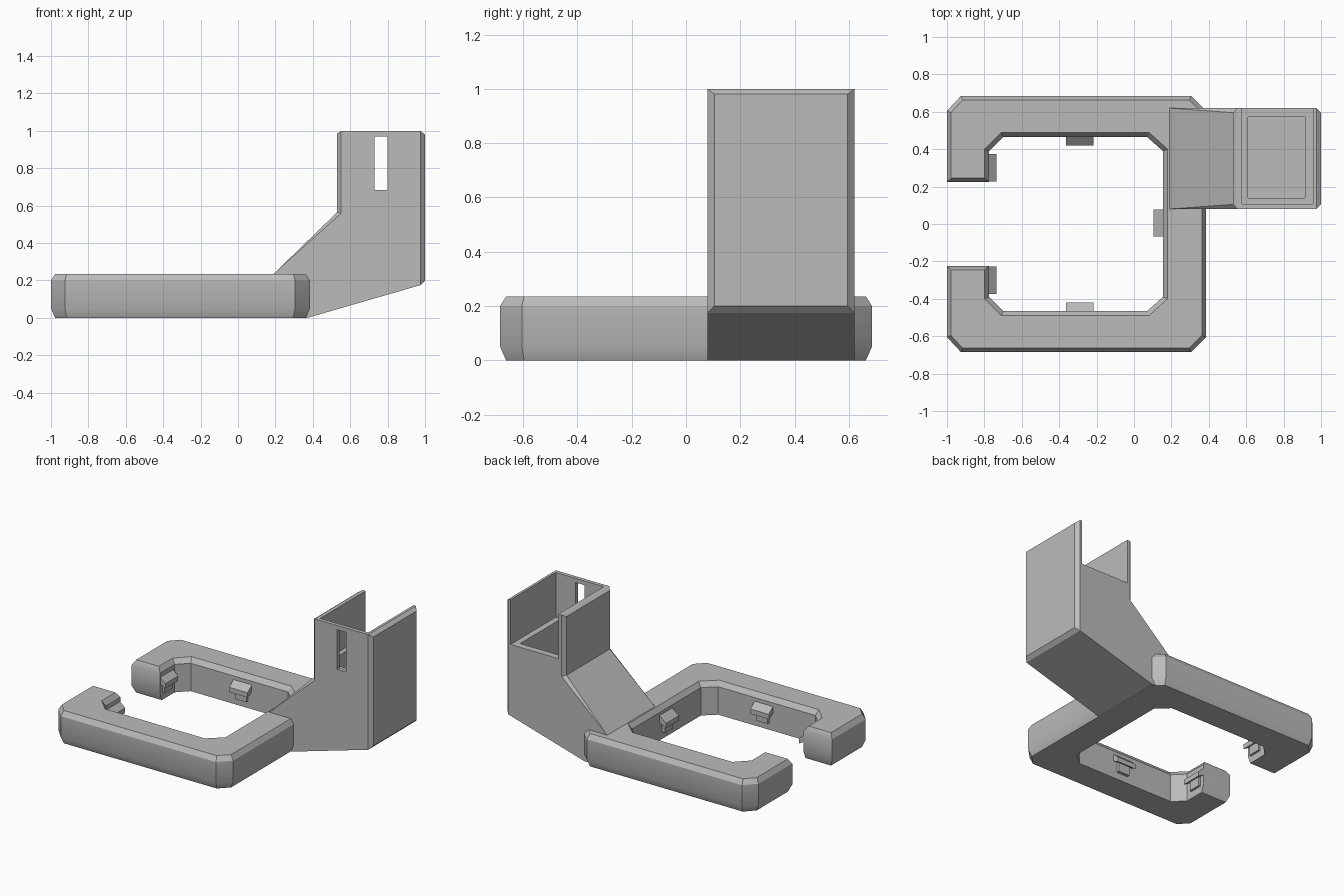
import bpy, bmesh, math
from mathutils import Matrix, Vector

cube = bpy.data.objects.get("Cube")
if cube:
    bpy.data.objects.remove(cube, do_unlink=True)

grey = bpy.data.materials.new("plain grey")
grey.use_nodes = True
colour = (0.5, 0.5, 0.5, 1)
grey.diffuse_color = colour
grey.node_tree.nodes["Principled BSDF"].inputs["Base Color"].default_value = colour


def loft(name, loops):
    """Join matching closed loops with quads and cap both ends."""
    bm = bmesh.new()
    rings = [[bm.verts.new(p) for p in loop] for loop in loops]
    for a, b in zip(rings, rings[1:]):
        for i in range(len(a)):
            bm.faces.new((a[i - 1], a[i], b[i], b[i - 1]))
    bm.faces.new(rings[0])
    bm.faces.new(rings[-1])
    bmesh.ops.remove_doubles(bm, verts=bm.verts, dist=0.0005)
    bmesh.ops.recalc_face_normals(bm, faces=bm.faces)
    mesh = bpy.data.meshes.new(name)
    bm.to_mesh(mesh)
    bm.free()
    obj = bpy.data.objects.new(name, mesh)
    bpy.context.collection.objects.link(obj)
    mesh.materials.append(grey)
    return obj


def box(name, x, y, z):
    return loft(name, [[(x[0], y[0], h), (x[1], y[0], h), (x[1], y[1], h), (x[0], y[1], h)] for h in z])


def cut(target, cutter):
    cutter.hide_render = True
    mod = target.modifiers.new("cut", "BOOLEAN")
    mod.operation, mod.solver, mod.object = "DIFFERENCE", "EXACT", cutter
    bpy.context.view_layer.objects.active = target
    bpy.ops.object.modifier_apply(modifier=mod.name)
    bpy.data.objects.remove(cutter, do_unlink=True)


# Open frame: one C outline with inset outer, inner and end edges per level
def frame_outline(z, o, i, e):
    half = [(.155 + i, .39 + .4 * i), (.07 + .4 * i, .465 + i),
            (-.7 - .4 * i, .465 + i), (-.775 - i, .39 + .4 * i),
            (-.775 - i, .225 + e), (-1 + o, .225 + e),
            (-1 + o, .605 - .4 * o), (-.925 + .4 * o, .685 - o),
            (.305 - .4 * o, .685 - o), (.385 - o, .605 - .4 * o)]
    return [(x, y, z) for x, y in half] + [(x, -y, z) for x, y in reversed(half)]


frame = loft("open_frame", [frame_outline(0, .022, 0, .02), frame_outline(.05, 0, 0, 0),
                            frame_outline(.2, 0, 0, 0), frame_outline(.235, .022, .025, .02)])
bpy.ops.object.select_all(action="DESELECT")
frame.select_set(True)
bpy.context.view_layer.objects.active = frame
bpy.ops.object.shade_smooth_by_angle(angle=math.radians(30))

# Socket bracket: side point, middle point, bevel width
profile = [((.37, 0), (.37, 0), 0), ((.975, .175), (.975, .175), 0),
           ((.975, .175), (1, .2), .025), ((.975, 1), (1, .98), .025),
           ((.975, 1), (.975, 1), 0), ((.552, 1), (.552, 1), 0),
           ((.552, 1), (.53, .985), .025), ((.552, .56), (.53, .565), .025),
           ((.19, .235), (.19, .235), 0), ((.19, .01), (.19, .01), 0)]
front, back = .08, .62
bracket = loft("socket_bracket", [
    [(s[0], front, s[1]) for s, m, d in profile],
    [(m[0], front + d, m[1]) for s, m, d in profile],
    [(m[0], back - d, m[1]) for s, m, d in profile],
    [(s[0], back, s[1]) for s, m, d in profile]])
cut(bracket, box("socket_cutter", (.577, .957), (.107, .8), (.68, 1.2)))
cut(bracket, box("shaft_cutter", (.61, .914), (.139, .572), (.25, .8)))
cut(bracket, box("slot_cutter", (.73, .8), (0, .3), (.685, .97)))


# Clips: sloped flap on a narrower stem, pointing inward along local +x
def clip(name, tip, angle):
    place = Matrix.Translation(Vector((*tip, 0))) @ Matrix.Rotation(angle, 4, "Z")
    flap = [(-.075, .2), (0, .135), (0, .1), (-.075, .14)]
    parts = [loft(name + "_flap", [[(x, w, z) for x, z in flap] for w in (-.073, .073)]),
             box(name + "_stem", (-.08, -.025), (-.045, .045), (.05, .15))]
    for part in parts:
        part.data.transform(place)


clip("back_clip", (-.29, .42), -math.pi / 2)
clip("front_clip", (-.29, -.42), math.pi / 2)
clip("left_clip", (.105, .005), math.pi)
for label, side in (("back", 1), ("front", -1)):
    clip(label + "_end_clip", (-.735, .3 * side), 0)
